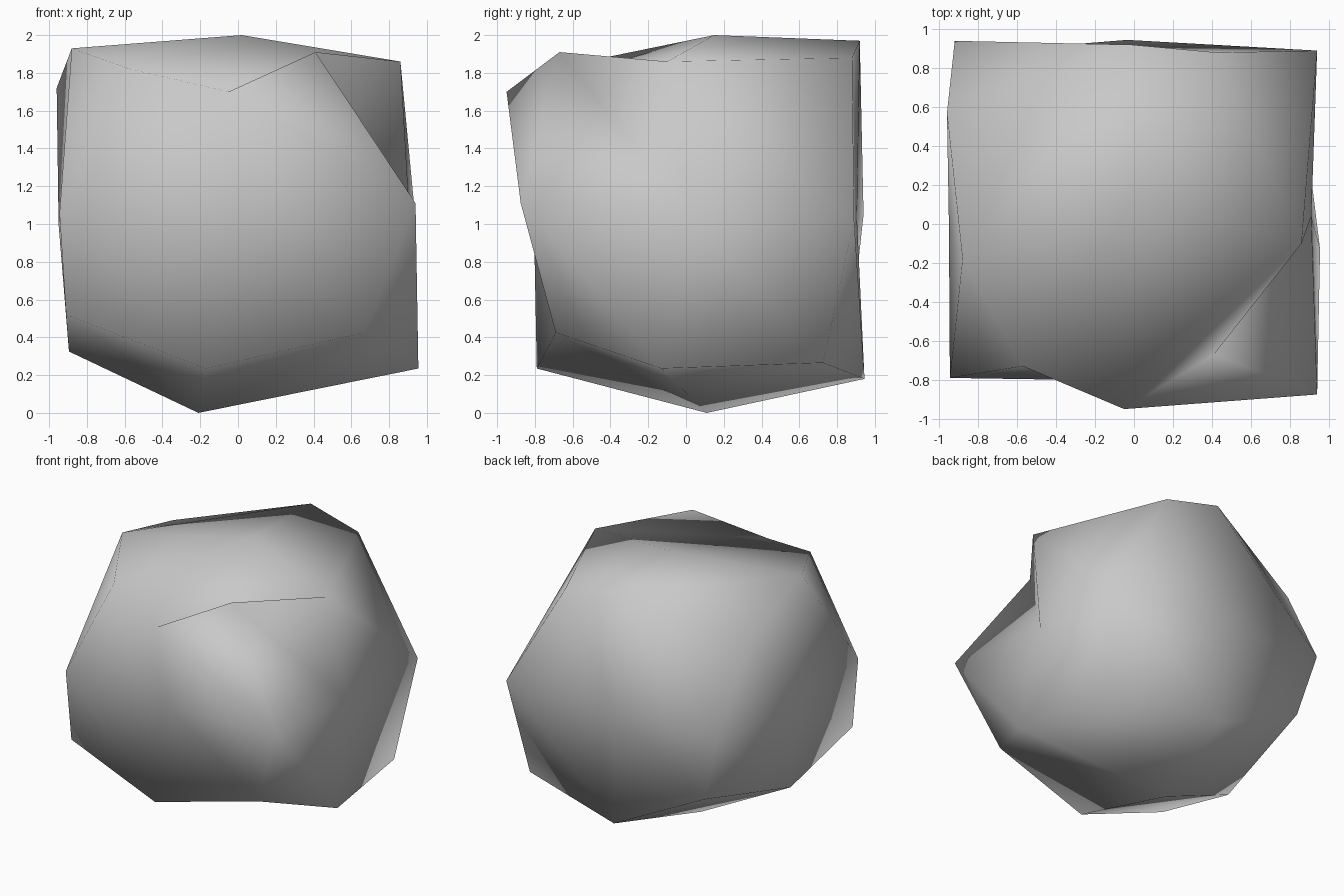
import bpy, bmesh

if "Cube" in bpy.data.objects:
    bpy.data.objects.remove(bpy.data.objects["Cube"])

# Boulder: a cube split once per edge, each point moved to a chipped position.
# Keys give the cube position: L/R in x, F/K (front/back) in y, B/T in z.
SHAPE = {
    # corners
    "LFT": (-0.57, -0.73, 1.82), "RFT": (0.41, -0.67, 1.91),
    "LKT": (-0.96, 0.57, 1.72), "RKT": (0.43, 0.88, 1.88),
    "LFB": (-0.91, -0.77, 0.52), "RFB": (0.67, -0.69, 0.425),
    "LKB": (-0.78, 0.885, 0.545), "RKB": (0.85, 0.725, 0.265),
    # edge middles
    "FT": (-0.05, -0.95, 1.70), "KT": (-0.01, 0.92, 1.97),
    "LT": (-0.88, -0.18, 1.93), "RT": (0.86, -0.10, 1.86),
    "FB": (-0.17, -0.79, 0.235), "KB": (-0.035, 0.945, 0.18),
    "LB": (-0.895, -0.02, 0.325), "RB": (0.955, -0.13, 0.235),
    "LF": (-0.945, -0.79, 1.055), "RF": (0.94, -0.875, 1.11),
    "LK": (-0.92, 0.94, 1.05), "RK": (0.94, 0.89, 1.02),
    # side middles
    "L": (-0.95, 0.0, 1.0), "R": (0.91, 0.04, 1.01),
    "F": (0.0, -0.805, 1.0), "K": (-0.02, 0.905, 1.03),
    "T": (0.02, 0.15, 2.0), "B": (-0.21, 0.11, 0.0),
}

# On each side, the two corners joined to the side middle by a ridge
RIDGES = {
    "F": ("LFT", "RFB"), "R": ("RFT", "RKB"), "K": ("RKT", "LKB"),
    "L": ("LKT", "LFB"), "T": ("LFT", "RKT"), "B": ("RFB", "LKB"),
}


def key(*letters):
    return "".join(sorted(letters, key="LRFKBT".index))


bm = bmesh.new()
verts = {name: bm.verts.new(co) for name, co in SHAPE.items()}

# Each cube corner owns three patches; ridge corners are cut towards the
# side middle, the others from edge middle to edge middle
for x in "LR":
    for y in "FK":
        for z in "BT":
            name = key(x, y, z)
            corner = verts[name]
            for a, b, c in ((x, y, z), (y, z, x), (z, x, y)):
                mid, m1, m2 = verts[a], verts[key(a, b)], verts[key(a, c)]
                if name in RIDGES[a]:
                    bm.faces.new((corner, m1, mid))
                    bm.faces.new((corner, mid, m2))
                else:
                    bm.faces.new((corner, m1, m2))
                    bm.faces.new((m1, mid, m2))

bmesh.ops.recalc_face_normals(bm, faces=bm.faces)
for face in bm.faces:
    face.smooth = True

mesh = bpy.data.meshes.new("boulder")
bm.to_mesh(mesh)
bm.free()

stone = bpy.data.materials.new("stone_grey")
stone.diffuse_color = (0.58, 0.58, 0.58, 1)
stone.use_nodes = True
stone.node_tree.nodes["Principled BSDF"].inputs["Base Color"].default_value = stone.diffuse_color
mesh.materials.append(stone)
bpy.context.collection.objects.link(bpy.data.objects.new("boulder", mesh))
